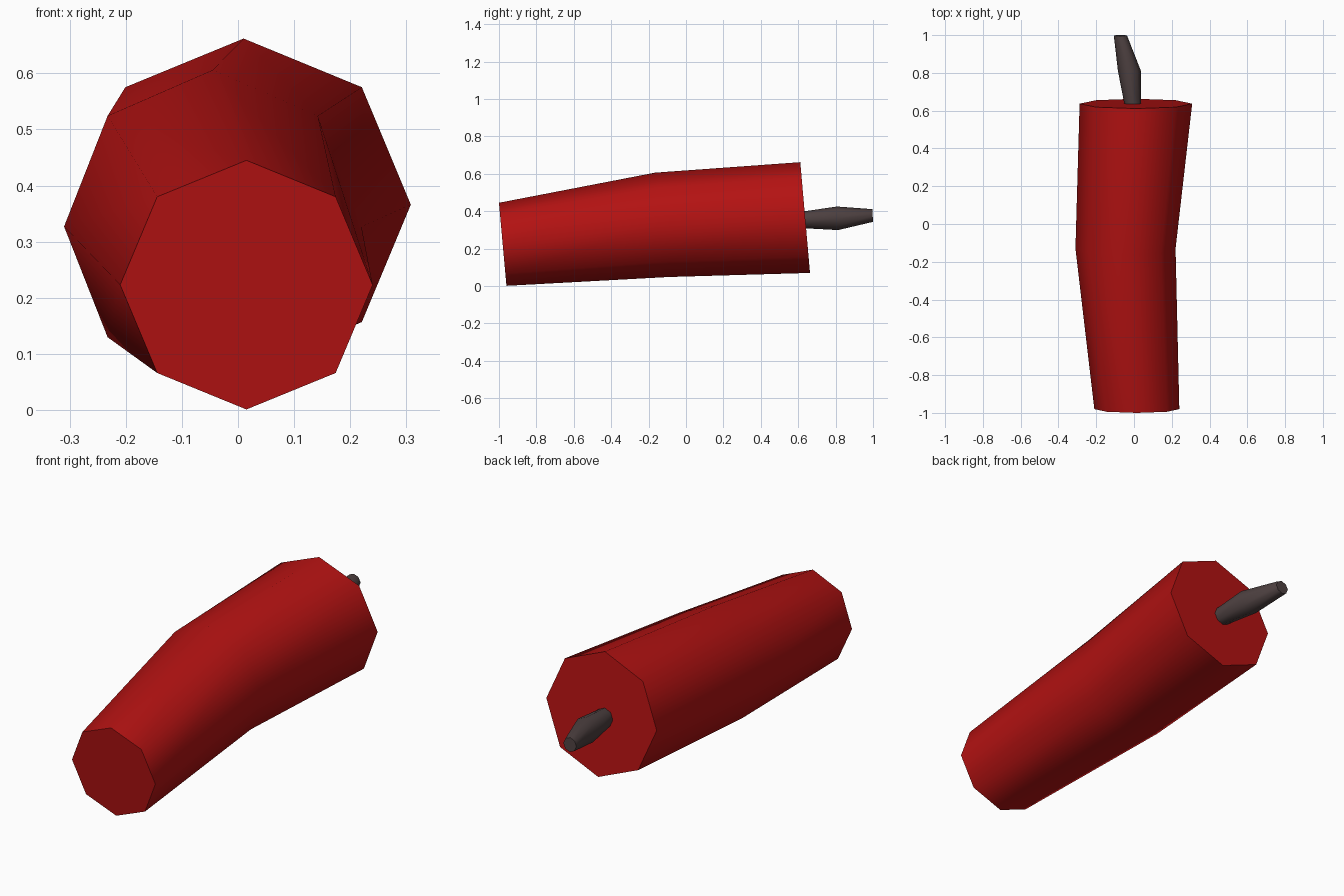
import bpy, bmesh, math

if "Cube" in bpy.data.objects:
    bpy.data.objects.remove(bpy.data.objects["Cube"])


def material(name, rgb):
    m = bpy.data.materials.new(name)
    m.diffuse_color = (*rgb, 1)
    m.use_nodes = True
    m.node_tree.nodes["Principled BSDF"].inputs["Base Color"].default_value = m.diffuse_color
    return m


def bent_tube(name, rings, mat, sides=8):
    """Loft rings given as (centre, x radius, z radius, backward lean at top)."""
    bm = bmesh.new()
    loops = []
    for (cx, cy, cz), rx, rz, lean in rings:
        loop = []
        for i in range(sides):
            a = 2 * math.pi * i / sides
            loop.append(bm.verts.new((cx + rx * math.cos(a),
                                      cy + lean * math.sin(a),
                                      cz + rz * math.sin(a))))
        loops.append(loop)
    for a, b in zip(loops, loops[1:]):
        for i in range(sides):
            j = (i + 1) % sides
            bm.faces.new((a[i], a[j], b[j], b[i])).smooth = True
    # flat end caps with crisp rims
    for loop in (loops[0], loops[-1]):
        cap = bm.faces.new(loop)
        for e in cap.edges:
            e.smooth = False
    bmesh.ops.recalc_face_normals(bm, faces=bm.faces)
    me = bpy.data.meshes.new(name)
    bm.to_mesh(me)
    bm.free()
    me.materials.append(mat)
    ob = bpy.data.objects.new(name, me)
    bpy.context.collection.objects.link(ob)
    return ob


red = material("deep red", (0.45, 0.006, 0.006))
grey = material("charcoal brown", (0.075, 0.052, 0.052))

# Main body: slightly bent, tapered stick
bent_tube("body", [
    ((0.015, -0.98, 0.223), 0.225, 0.222, -0.02),
    ((-0.045, -0.13, 0.327), 0.265, 0.279, -0.035),
    ((0.01, 0.637, 0.366), 0.298, 0.296, -0.026),
], red)

# Fuse at the back end, thicker in the middle
bent_tube("fuse", [
    ((-0.006, 0.63, 0.354), 0.044, 0.045, 0.0),
    ((-0.024, 0.81, 0.362), 0.061, 0.063, -0.003),
    ((-0.072, 0.998, 0.377), 0.035, 0.034, -0.002),
], grey)
